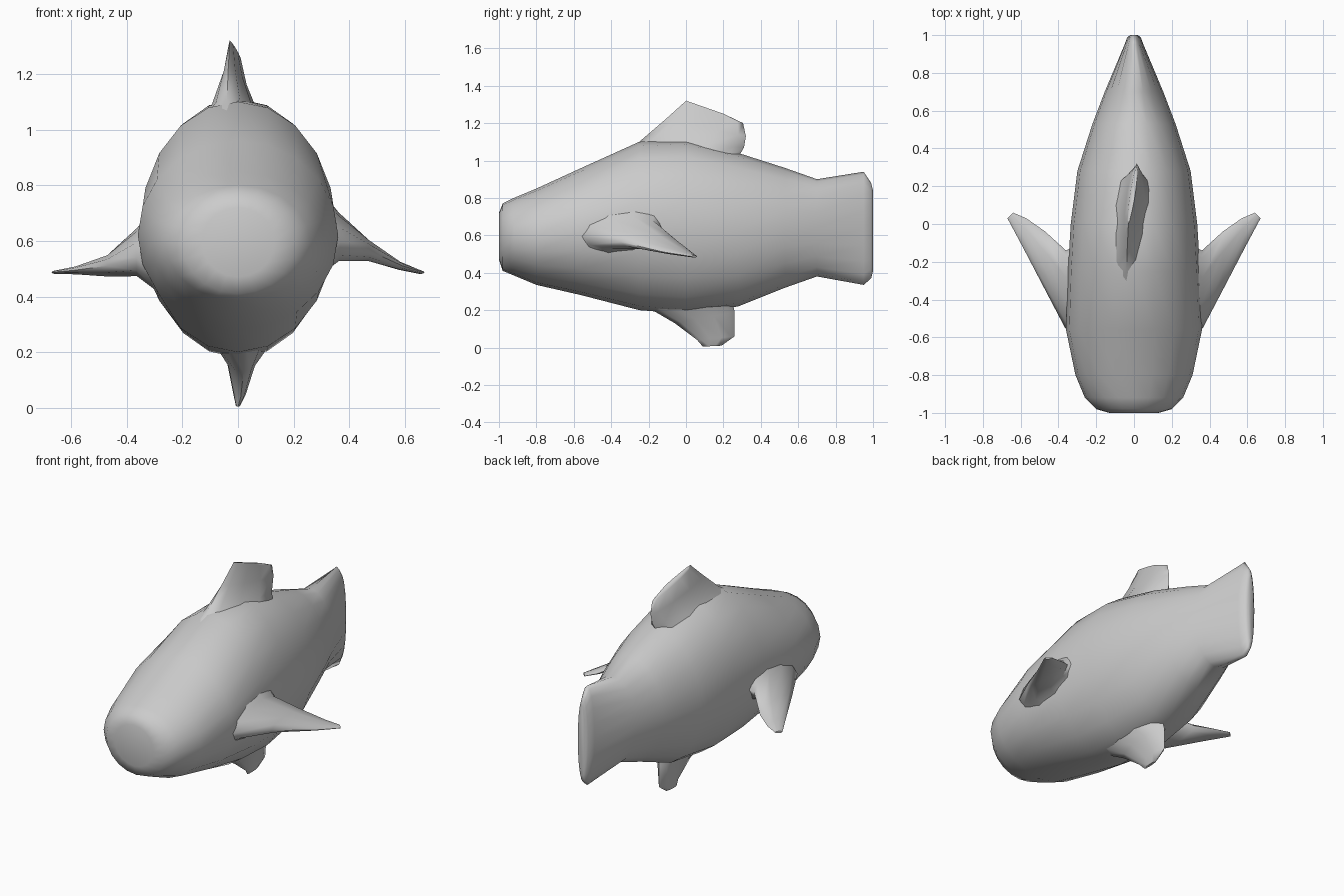
import bpy, bmesh, math
from mathutils import Vector

if "Cube" in bpy.data.objects:
    bpy.data.objects.remove(bpy.data.objects["Cube"])


def loft(name, rings):
    """Skin a list of equal-length point rings and cap both ends."""
    bm = bmesh.new()
    vs = [[bm.verts.new(p) for p in r] for r in rings]
    n = len(vs[0])
    for a, b in zip(vs, vs[1:]):
        for i in range(n):
            j = (i + 1) % n
            bm.faces.new((a[i], a[j], b[j], b[i]))
    bm.faces.new(vs[0])
    bm.faces.new(vs[-1])
    bmesh.ops.recalc_face_normals(bm, faces=bm.faces)
    me = bpy.data.meshes.new(name)
    bm.to_mesh(me)
    bm.free()
    ob = bpy.data.objects.new(name, me)
    bpy.context.collection.objects.link(ob)
    bpy.ops.object.select_all(action='DESELECT')
    ob.select_set(True)
    bpy.context.view_layer.objects.active = ob
    bpy.ops.object.shade_smooth_by_angle(angle=math.radians(60))
    return ob


def oval(y, w, bottom, top, n=20):
    mid, h = (top + bottom) / 2, (top - bottom) / 2
    return [(w * math.cos(2 * math.pi * i / n), y,
             mid + h * math.sin(2 * math.pi * i / n)) for i in range(n)]


def fin(name, sections, normal, n=10):
    """Each section: leading point, trailing point, half thickness."""
    rings = []
    for lead, trail, t in sections:
        a, b = Vector(lead), Vector(trail)
        rings.append([(a + b) / 2 + (a - b) / 2 * math.cos(2 * math.pi * i / n)
                      + Vector(normal) * t * math.sin(2 * math.pi * i / n)
                      for i in range(n)])
    return loft(name, rings)


# Body and tail: y, half width, bottom z, top z
body = [(-1.0, .13, .47, .72), (-.98, .20, .41, .77), (-.92, .26, .385, .80),
        (-.80, .31, .335, .85), (-.56, .36, .28, .96), (-.25, .35, .20, 1.10),
        (0, .335, .18, 1.11), (.28, .30, .22, 1.04), (.53, .22, .32, .96),
        (.70, .155, .38, .90), (.95, .05, .335, .94), (.99, .035, .37, .88),
        (1.0, .02, .41, .84)]
loft("body", [oval(*s) for s in body])

# Back fin
fin("dorsal_fin", [
    ((-.04, -.48, .96), (0, .27, 1.0), .17),
    ((-.04, -.25, 1.10), (.01, .31, 1.07), .075),
    ((-.035, -.11, 1.22), (.015, .32, 1.13), .035),
    ((-.03, -.01, 1.31), (.015, .305, 1.2), .015),
    ((-.03, 0, 1.32), (.01, .20, 1.25), .006)], (1, 0, 0))

# Belly fin
fin("belly_fin", [
    ((.02, -.30, .27), (.01, .24, .29), .14),
    ((.02, -.06, .13), (0, .26, .19), .05),
    ((.01, .06, .04), (0, .26, .06), .022),
    ((0, .09, .005), (0, .19, .01), .008)], (1, 0, 0))

# Side fins, the right one arching a little higher than the left
for name, s, lift in (("right_side_fin", 1, .035), ("left_side_fin", -1, -.02)):
    fin(name, [
        ((s * .27, -.60, .56 + lift), (s * .28, -.10, .64 + lift), .17),
        ((s * .365, -.55, .56 + lift), (s * .36, -.14, .60 + lift), .085),
        ((s * .47, -.35, .53 + lift), (s * .47, -.04, .53 + lift), .04),
        ((s * .59, -.12, .50 + lift * .3), (s * .57, .03, .50 + lift * .3), .015),
        ((s * .67, .03, .487), (s * .64, .06, .487), .006)], (0, 0, 1))
